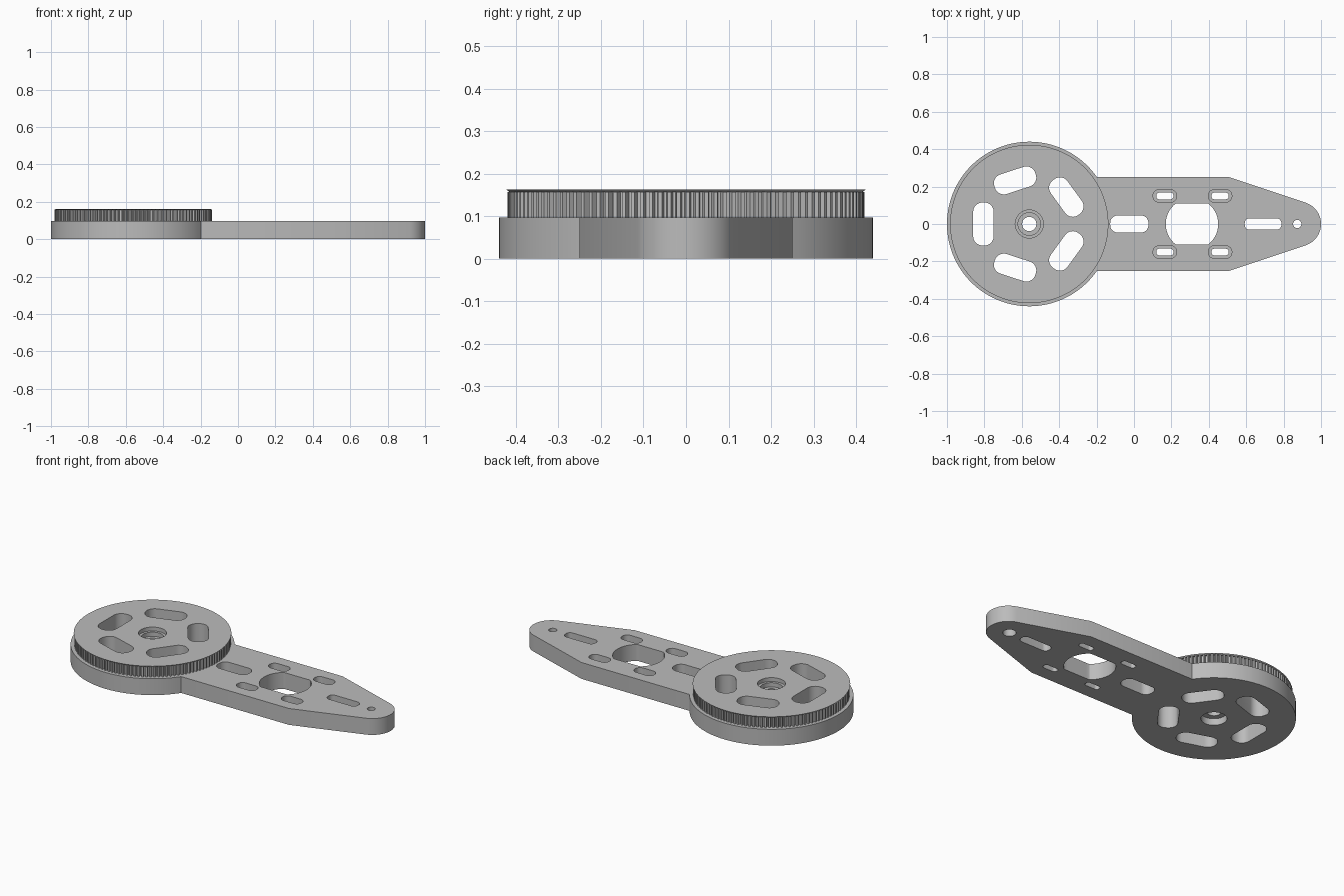
import bpy
import bmesh
from math import sin, cos, pi, atan2, sqrt, radians

old = bpy.data.objects.get("Cube")
if old:
    bpy.data.objects.remove(old, do_unlink=True)

grey = bpy.data.materials.new("plain grey")
grey.use_nodes = True
colour = (0.5, 0.5, 0.5, 1)
grey.diffuse_color = colour
grey.node_tree.nodes["Principled BSDF"].inputs["Base Color"].default_value = colour

BASE_TOP, LID_LOW, TOP = 0.097, 0.157, 0.163
DISC_X, DISC_R = -0.56, 0.44
BELOW, ABOVE = -0.05, 0.25


def arc(cx, cy, r, start, end, n):
    return [(cx + r * cos(start + (end - start) * i / n),
             cy + r * sin(start + (end - start) * i / n)) for i in range(n + 1)]


def circle(cx, cy, r, n=48):
    return arc(cx, cy, r, 0, 2 * pi, n)[:-1]


def slot(cx, cy, hx, hy, r, turn=0):
    """Rounded rectangle of half sizes hx, hy, turned about its centre."""
    pts = []
    for k, (sx, sy) in enumerate([(1, 1), (-1, 1), (-1, -1), (1, -1)]):
        pts += arc(sx * (hx - r), sy * (hy - r), r, k * pi / 2, (k + 1) * pi / 2, 8)
    c, s = cos(turn), sin(turn)
    return [(cx + x * c - y * s, cy + x * s + y * c) for x, y in pts]


def loft(bm, rings):
    """Closed solid through (outline, height) rings of equal point count."""
    loops = [[bm.verts.new((x, y, z)) for x, y in pts] for pts, z in rings]
    for a, b in zip(loops, loops[1:]):
        for i in range(len(a)):
            j = (i + 1) % len(a)
            bm.faces.new((a[i], a[j], b[j], b[i]))
    bm.faces.new(loops[0][::-1])
    bm.faces.new(loops[-1])


def make(name, solids):
    bm = bmesh.new()
    for rings in solids:
        loft(bm, rings)
    bmesh.ops.remove_doubles(bm, verts=bm.verts, dist=1e-5)
    bmesh.ops.recalc_face_normals(bm, faces=bm.faces)
    mesh = bpy.data.meshes.new(name)
    bm.to_mesh(mesh)
    bm.free()
    mesh.materials.append(grey)
    ob = bpy.data.objects.new(name, mesh)
    bpy.context.collection.objects.link(ob)
    return ob


def through(pts):
    return [(pts, BELOW), (pts, ABOVE)]


# Base plate: round end, straight arm, tapered nose
arm_y = 0.25
join = atan2(arm_y, sqrt(DISC_R ** 2 - arm_y ** 2))
outline = arc(DISC_X, 0, DISC_R, join, 2 * pi - join, 96)
outline += [(0.51, -arm_y)]
outline += arc(0.88, 0, 0.12, radians(-72), radians(72), 24)
outline += [(0.51, arm_y)]
base = make("base_plate", [[(outline, 0), (outline, BASE_TOP)]])

# Toothed wheel with a slightly flared lid
teeth = 120
rim = []
for t in range(teeth):
    for step, r in ((0, 0.42), (0.4, 0.42), (0.55, 0.405), (0.85, 0.405)):
        a = 2 * pi * (t + step) / teeth
        rim.append((DISC_X + r * cos(a), r * sin(a)))
count = len(rim)
wheel = make("toothed_wheel", [[
    (rim, BASE_TOP), (rim, LID_LOW),
    (circle(DISC_X, 0, 0.416, count), LID_LOW),
    (circle(DISC_X, 0, 0.423, count), TOP)]])

# Openings
cuts = []
for k in range(5):
    a = pi + k * 2 * pi / 5
    cuts.append(through(slot(DISC_X + 0.245 * cos(a), 0.245 * sin(a),
                             0.055, 0.115, 0.05, a)))
cuts.append(through(slot(-0.025, 0, 0.102, 0.046, 0.04)))
cuts.append(through(slot(0.69, 0, 0.098, 0.03, 0.025)))

# Round motor opening with flattened sides
flat = [(x, max(-0.11, min(0.11, y))) for x, y in circle(0.31, 0, 0.14, 64)]
cuts.append(through(flat))

# Stepped screw slots
for x in (0.165, 0.46):
    for y in (-0.15, 0.15):
        small = slot(x, y, 0.046, 0.018, 0.016)
        large = slot(x, y, 0.063, 0.033, 0.031)
        cuts.append([(small, BELOW), (small, 0.05), (large, 0.05), (large, ABOVE)])

# Stepped hub bore and nose screw hole
hub = [(0.07, BELOW), (0.07, 0.04), (0.038, 0.04), (0.038, 0.115),
       (0.06, 0.115), (0.06, 0.14), (0.075, 0.14), (0.075, ABOVE)]
cuts.append([(circle(DISC_X, 0, r), z) for r, z in hub])
nose = [(0.036, BELOW), (0.036, 0.05), (0.022, 0.05), (0.022, ABOVE)]
cuts.append([(circle(0.873, 0, r, 32), z) for r, z in nose])

cutter = make("opening_cutter", cuts)
cutter.hide_render = True

for ob in (base, wheel):
    mod = ob.modifiers.new("openings", 'BOOLEAN')
    mod.operation = 'DIFFERENCE'
    mod.solver = 'EXACT'
    mod.object = cutter
    bpy.context.view_layer.update()
    graph = bpy.context.evaluated_depsgraph_get()
    mesh = bpy.data.meshes.new_from_object(ob.evaluated_get(graph))
    ob.modifiers.clear()
    ob.data = mesh

bpy.data.objects.remove(cutter, do_unlink=True)

# Smooth curved walls, keep hard edges
bpy.ops.object.select_all(action='DESELECT')
for ob in (base, wheel):
    ob.select_set(True)
bpy.context.view_layer.objects.active = base
bpy.ops.object.shade_smooth_by_angle(angle=radians(25))
